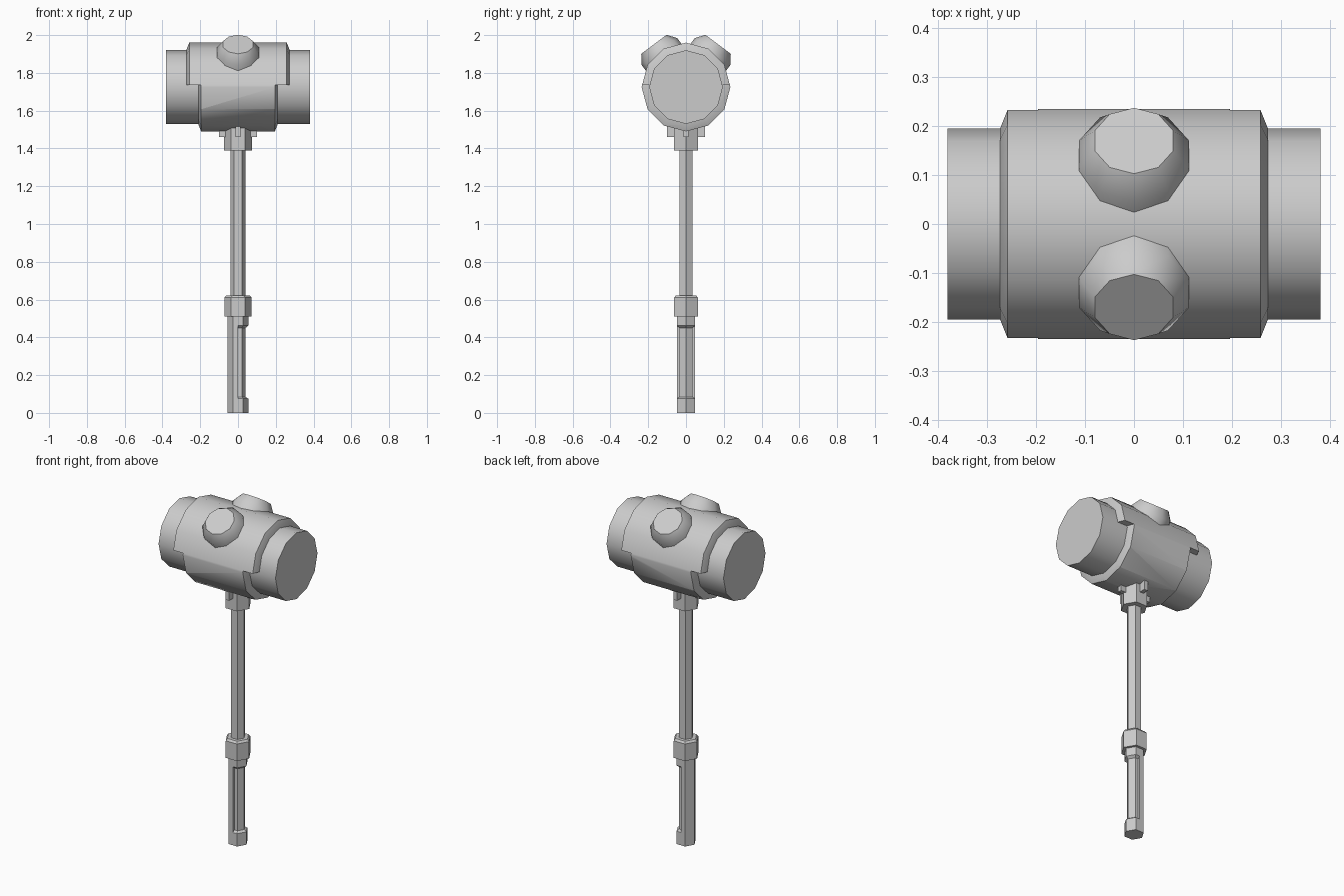
import bpy, bmesh, math
from math import pi
from mathutils import Matrix, Vector

if "Cube" in bpy.data.objects:
    bpy.data.objects.remove(bpy.data.objects["Cube"], do_unlink=True)

grey = bpy.data.materials.new("plain_grey")
grey.use_nodes = True
grey.diffuse_color = (0.6, 0.6, 0.6, 1)
grey.node_tree.nodes["Principled BSDF"].inputs["Base Color"].default_value = grey.diffuse_color

HEAD_Z = 1.725
HEAD_R = 0.235
ALONG_X = Matrix.Translation((0, 0, HEAD_Z)) @ Matrix.Rotation(pi / 2, 4, "Y")


def finish(name, bm, smooth=0):
    """Turn a bmesh into a named object with the shared material."""
    bmesh.ops.recalc_face_normals(bm, faces=bm.faces)
    mesh = bpy.data.meshes.new(name)
    bm.to_mesh(mesh)
    bm.free()
    mesh.materials.append(grey)
    ob = bpy.data.objects.new(name, mesh)
    bpy.context.collection.objects.link(ob)
    if smooth:
        shade(ob, smooth)
    return ob


def shade(ob, degrees):
    bpy.ops.object.select_all(action="DESELECT")
    ob.select_set(True)
    bpy.context.view_layer.objects.active = ob
    bpy.ops.object.shade_smooth_by_angle(angle=math.radians(degrees))


def lathe(profile, sides, matrix=Matrix(), turn=0.0):
    """Closed solid from (radius, height) rings around local z."""
    bm = bmesh.new()
    rings = []
    for r, h in profile:
        angles = [turn + 2 * pi * i / sides for i in range(sides)]
        rings.append([bm.verts.new((r * math.cos(a), r * math.sin(a), h)) for a in angles])
    for low, high in zip(rings, rings[1:]):
        for i in range(sides):
            j = (i + 1) % sides
            bm.faces.new((low[i], low[j], high[j], high[i]))
    bm.faces.new(rings[0][::-1])
    bm.faces.new(rings[-1])
    bm.transform(matrix)
    return bm


def keep_side(bm, point, normal):
    """Cut away everything on the normal's side of a plane and close the hole."""
    geom = bm.verts[:] + bm.edges[:] + bm.faces[:]
    cut = bmesh.ops.bisect_plane(bm, geom=geom, plane_co=point, plane_no=normal, clear_outer=True)
    edges = [e for e in cut["geom_cut"] if isinstance(e, bmesh.types.BMEdge)]
    bmesh.ops.holes_fill(bm, edges=edges)
    return bm


# Head core, showing at both striking ends
finish("head_core", lathe([(0.195, -0.38), (0.195, 0.38)], 12, ALONG_X), 40)

# Sleeve with chamfered ends, stepped shorter on its lower half
sleeve = finish("head_sleeve", lathe(
    [(0.198, -0.273), (HEAD_R, -0.258), (HEAD_R, 0.258), (0.198, 0.273)], 12, ALONG_X))
for s in (-1, 1):
    bm = lathe([(0.198, s * 0.21), (0.26, s * 0.185), (0.26, s * 0.3)], 12, ALONG_X)
    keep_side(bm, (0, 0, HEAD_Z + 0.01), (0, 0, 1))
    cutter = finish("step_cutter", bm)
    cutter.hide_render = True
    mod = sleeve.modifiers.new("step", "BOOLEAN")
    mod.operation = "DIFFERENCE"
    mod.solver = "EXACT"
    mod.object = cutter
    bpy.context.view_layer.objects.active = sleeve
    bpy.ops.object.modifier_apply(modifier=mod.name)
    bpy.data.objects.remove(cutter, do_unlink=True)
shade(sleeve, 35)

# Two angled studs on top of the head
for s, side in ((-1, "front"), (1, "back")):
    axis = Vector((0, s * 0.6, 0.8))
    across = Vector((1, 0, 0))
    matrix = Matrix((across, axis.cross(across), axis)).transposed().to_4x4()
    matrix.translation = (0, 0, HEAD_Z)
    profile = [(0.118, 0.12), (0.118, 0.235), (0.084, 0.283)]
    finish(side + "_stud", lathe(profile, 10, matrix, pi / 10 - pi / 5), 45)

# Hexagonal handle parts
finish("shaft", lathe([(0.04, 0.07), (0.04, 1.45)], 6))
finish("upper_ferrule", lathe([(0.073, 1.39), (0.073, 1.52)], 6))
finish("lower_ferrule", lathe([(0.072, 0.51), (0.072, 0.61), (0.062, 0.622)], 6))
finish("pommel", lathe([(0.055, 0), (0.055, 0.075), (0.04, 0.085)], 6))
finish("grip_collar", lathe([(0.04, 0.45), (0.055, 0.462), (0.055, 0.51)], 6))

# Half grip on the right side, leaving the core bare on the left
grip = lathe([(0.055, 0.07), (0.055, 0.47)], 6)
finish("half_grip", keep_side(grip, (0, 0, 0), (1, 0, 0)))

# Four small fins bracing the head
for i, name in enumerate(("left", "back", "right", "front")):
    bm = bmesh.new()
    bmesh.ops.create_cube(bm, size=1)
    bm.transform(Matrix.Rotation(i * pi / 2, 4, "Z")
                 @ Matrix.Translation((0.075, 0, 1.488))
                 @ Matrix.Diagonal((0.05, 0.024, 0.056, 1)))
    finish(name + "_fin", bm)
